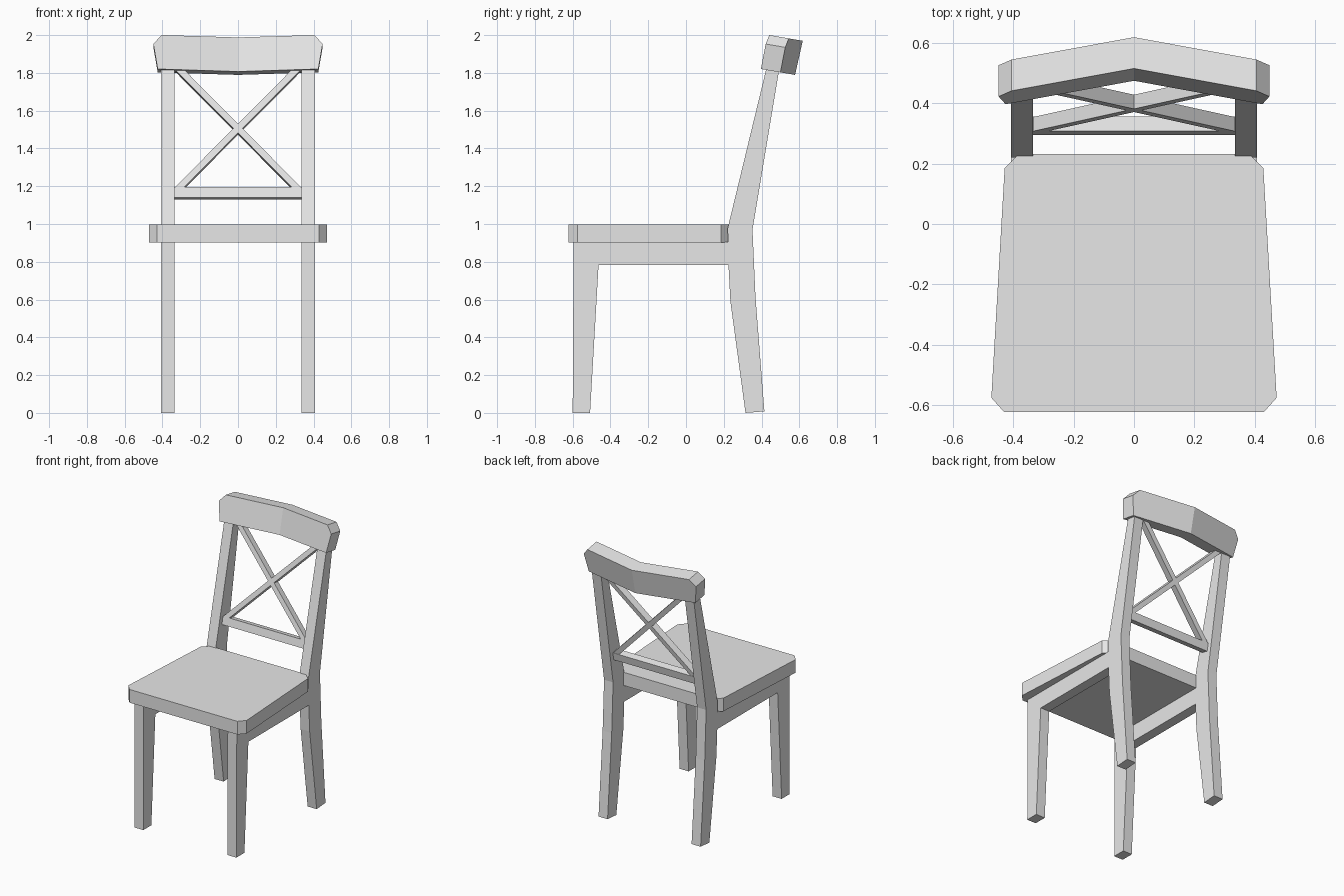
import bpy
import bmesh
from mathutils import Matrix, Vector

cube = bpy.data.objects.get("Cube")
if cube:
    bpy.data.objects.remove(cube, do_unlink=True)

# One plain colour for the whole chair
grey = bpy.data.materials.new("light grey")
grey.use_nodes = True
colour = (0.8, 0.8, 0.8, 1)
grey.diffuse_color = colour
grey.node_tree.nodes["Principled BSDF"].inputs["Base Color"].default_value = colour


def prism(name, outline, depth, frame, mirror=False, bow=None):
    """Extrude a flat outline along its third axis, then place it with a frame."""
    bm = bmesh.new()
    face = bm.faces.new([bm.verts.new((a, b, 0)) for a, b in outline])
    new = bmesh.ops.extrude_face_region(bm, geom=[face])["geom"]
    for v in new:
        if isinstance(v, bmesh.types.BMVert):
            v.co.z += depth
    bmesh.ops.recalc_face_normals(bm, faces=bm.faces)
    if bow:
        # Half of a bowed part: push the middle back and open the joint face
        for v in bm.verts:
            v.co.z += bow * (1 - v.co.x / 0.405)
        inner = [f for f in bm.faces if all(abs(v.co.x) < 1e-5 for v in f.verts)]
        bmesh.ops.delete(bm, geom=inner, context="FACES")
    bm.transform(frame)
    bmesh.ops.recalc_face_normals(bm, faces=bm.faces)
    mesh = bpy.data.meshes.new(name)
    bm.to_mesh(mesh)
    bm.free()
    mesh.materials.append(grey)
    obj = bpy.data.objects.new(name, mesh)
    bpy.context.collection.objects.link(obj)
    if mirror:
        obj.modifiers.new("mirror", "MIRROR").use_axis[0] = True
    return obj


def frame(origin, a, b, c):
    m = Matrix((a, b, c)).transposed().to_4x4()
    m.translation = Vector(origin)
    return m


X, Y, Z = (1, 0, 0), (0, 1, 0), (0, 0, 1)

# Seat: tapered board with clipped corners
half = [(0.43, -0.622), (0.472, -0.575), (0.428, 0.185), (0.38, 0.232)]
seat = half + [(-x, y) for x, y in reversed(half)]
prism("seat", seat, 0.095, frame((0, 0, 0.902), X, Y, Z))

# Side frames: front leg, side rail and bent back post in one profile
side = [(-0.6, 0), (-0.508, 0), (-0.463, 0.783), (0.225, 0.783), (0.235, 0.59),
        (0.315, 0), (0.415, 0.008), (0.368, 0.61), (0.352, 0.97),
        (0.497, 1.84), (0.432, 1.85), (0.22, 0.975), (0.223, 0.905), (-0.595, 0.905)]
prism("side_frame", side, 0.072, frame((0.335, 0, 0), Y, Z, X), mirror=True)

# Top rail: leaning board bowed back at the middle, with clipped ends
top = [(0, 0), (0.425, 0), (0.448, 0.135), (0.405, 0.185), (0, 0.185)]
prism("top_rail", top, 0.105,
      frame((0, 0.4, 1.82), X, (0, 0.22, 0.975), (0, 0.985, -0.17)), mirror=True, bow=0.075)

# Back infill, in the plane of the leaning posts
lean = frame((0, 0.295, 1.14), X, (0, 0.215, 0.977), (0, 0.977, -0.215))
prism("lower_back_bar", [(-0.34, 0), (0.34, 0), (0.34, 0.057), (-0.34, 0.057)], 0.05, lean)

# Crossed braces
w, reach, low, high = 0.024, 0.335, 0.03, 0.72
for name, s in (("left_brace", 1), ("right_brace", -1)):
    brace = [(s * (reach + w), low), (s * (reach - w), low),
             (-s * (reach + w), high), (-s * (reach - w), high)]
    prism(name, [brace[0], brace[1], brace[2], brace[3]], 0.048, lean)
